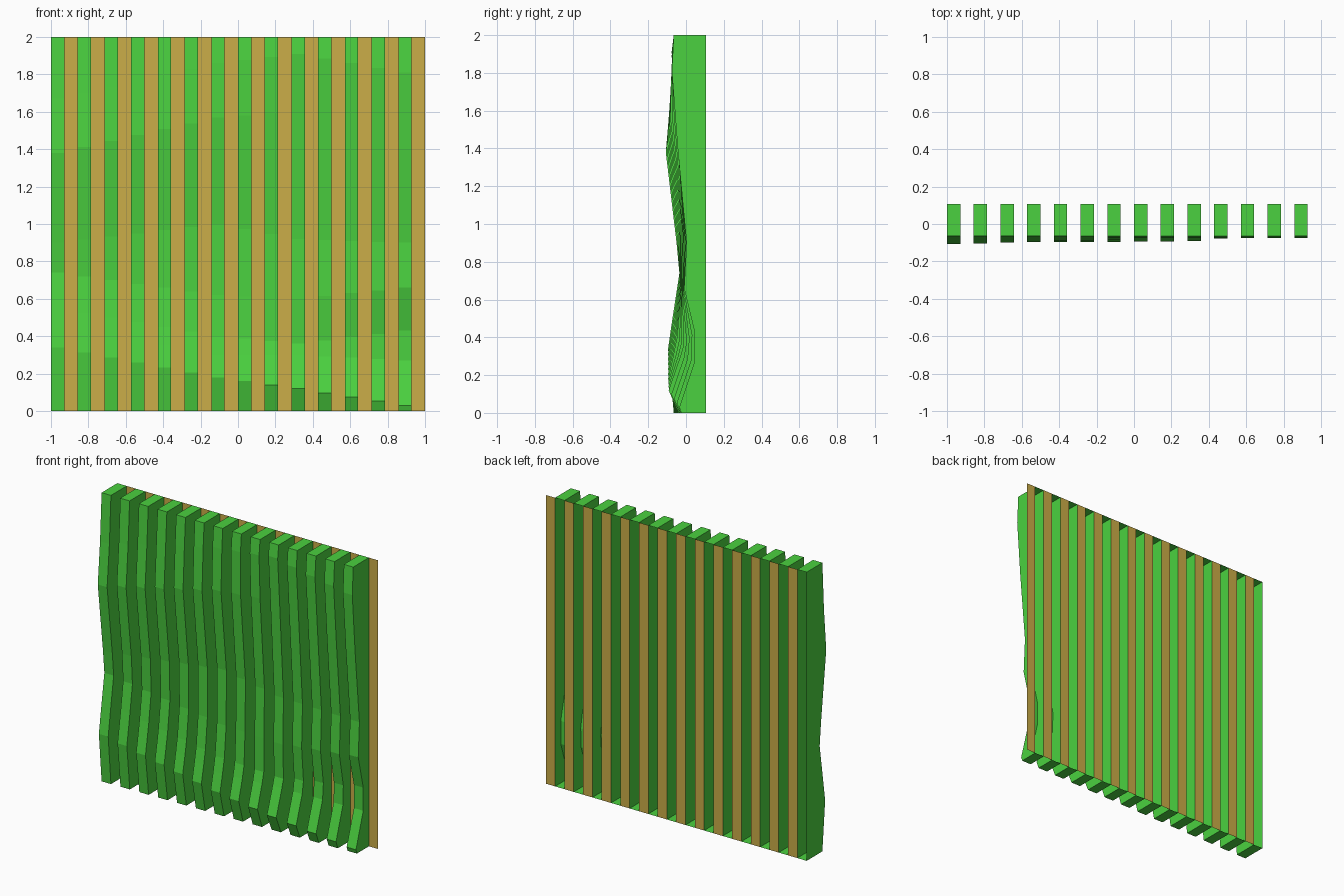
import bpy
import bmesh

default_cube = bpy.data.objects.get("Cube")
if default_cube:
    bpy.data.objects.remove(default_cube, do_unlink=True)

SLAT_COUNT = 14
PITCH = 2 / SLAT_COUNT
WIDTH = PITCH / 2
HEIGHT = 2
BACK = 0.107
TOP_FRONT = -0.065

# Wavy front edge of four key slats, (height, depth) from top to bottom
KEY_PROFILES = {
    0: [(1.67, -.082), (1.38, -.107), (.9, -.05), (.74, -.035),
        (.55, -.064), (.45, -.079), (.34, -.095), (0, -.065)],
    6: [(1.86, -.075), (1.57, -.084), (1, -.025), (.62, -.028),
        (.4, -.048), (.3, -.068), (.18, -.095), (0, -.05)],
    9: [(1.91, -.076), (1.6, -.055), (.92, -.012), (.6, -.02),
        (.36, -.012), (.3, -.03), (.12, -.092), (0, -.04)],
    13: [(1.81, -.075), (1.4, -.044), (.9, .003), (.66, -.01),
         (.43, .045), (.27, .045), (.03, -.035), (0, -.025)],
}


def make_material(name, colour):
    material = bpy.data.materials.new(name)
    material.use_nodes = True
    material.diffuse_color = (*colour, 1)
    shader = material.node_tree.nodes["Principled BSDF"]
    shader.inputs["Base Color"].default_value = (*colour, 1)
    return material


def finish_object(name, mesh_builder, material):
    mesh = bpy.data.meshes.new(name)
    mesh_builder.to_mesh(mesh)
    mesh_builder.free()
    mesh.materials.append(material)
    part = bpy.data.objects.new(name, mesh)
    bpy.context.collection.objects.link(part)
    return part


def front_profile(index):
    """Blend the two key profiles on either side of this slat."""
    keys = sorted(KEY_PROFILES)
    low = max(key for key in keys if key <= index)
    high = min(key for key in keys if key >= index)
    blend = (index - low) / (high - low) if high > low else 0
    points = [(HEIGHT, TOP_FRONT)]
    for first, second in zip(KEY_PROFILES[low], KEY_PROFILES[high]):
        points.append(tuple(a + (b - a) * blend for a, b in zip(first, second)))
    return points


def build_slat(index, material):
    """Hollow slat: wavy front, two sides, top and bottom, open at the back."""
    builder = bmesh.new()
    left = -1 + index * PITCH
    outline = front_profile(index) + [(0, BACK), (HEIGHT, BACK)]
    sides = [[builder.verts.new((x, depth, height)) for height, depth in outline]
             for x in (left, left + WIDTH)]
    near, far = sides
    builder.faces.new(near)
    builder.faces.new(far[::-1])
    count = len(outline)
    open_back = count - 2
    for i in range(count):
        if i != open_back:
            j = (i + 1) % count
            builder.faces.new((near[j], near[i], far[i], far[j]))
    # Face the front outward
    builder.normal_update()
    front_face = next(f for f in builder.faces if len(f.verts) == 4)
    if front_face.normal.y > 0:
        bmesh.ops.reverse_faces(builder, faces=builder.faces[:])
    finish_object("wavy_slat", builder, material)


def build_backing_strip(index, material):
    """Thin flat strip closing the gap beside a slat."""
    builder = bmesh.new()
    left = -1 + index * PITCH + WIDTH
    right = left + WIDTH
    corners = ((left, 0), (right, 0), (right, HEIGHT), (left, HEIGHT))
    builder.faces.new([builder.verts.new((x, BACK, z)) for x, z in corners])
    finish_object("backing_strip", builder, material)


green = make_material("leaf green", (.07, .64, .05))
gold = make_material("ochre gold", (.6, .42, .065))

for slat_index in range(SLAT_COUNT):
    build_slat(slat_index, green)
    build_backing_strip(slat_index, gold)
